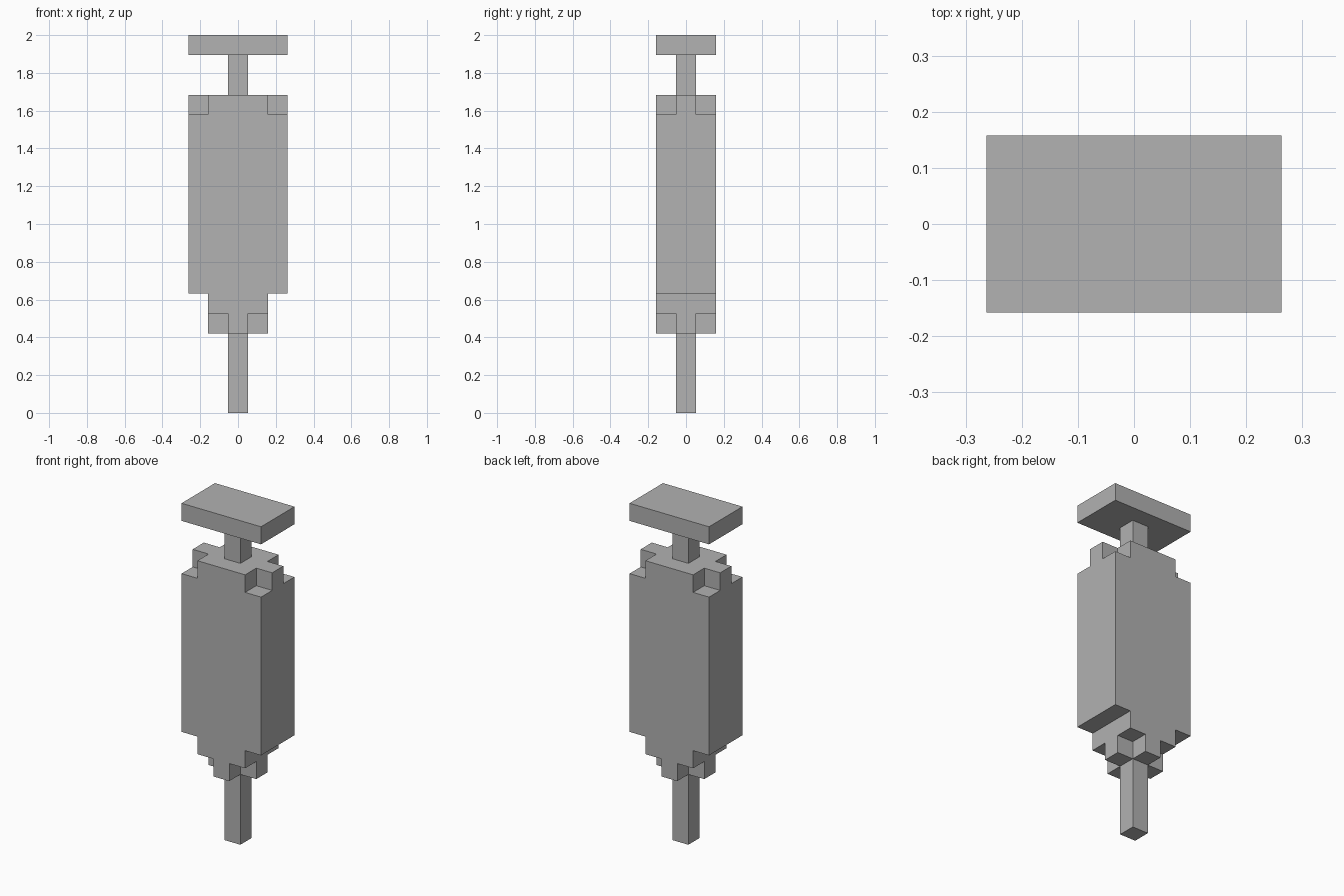
import bpy
import bmesh
from mathutils import Matrix, Vector

if "Cube" in bpy.data.objects:
    bpy.data.objects.remove(bpy.data.objects["Cube"])

U = 2 / 19  # one block; the model is 19 blocks tall

grey = bpy.data.materials.new("plain grey")
grey.use_nodes = True
colour = (0.445, 0.445, 0.445, 1)
grey.diffuse_color = colour
grey.node_tree.nodes["Principled BSDF"].inputs["Base Color"].default_value = colour


def blocks(name, boxes):
    """One object made of boxes, each given as (centre, size) in blocks."""
    bm = bmesh.new()
    for centre, size in boxes:
        matrix = Matrix.Translation(Vector(centre) * U) @ Matrix.Diagonal((*(s * U for s in size), 1))
        bmesh.ops.create_cube(bm, size=1, matrix=matrix)
    mesh = bpy.data.meshes.new(name)
    bm.to_mesh(mesh)
    bm.free()
    mesh.materials.append(grey)
    obj = bpy.data.objects.new(name, mesh)
    bpy.context.collection.objects.link(obj)
    return obj


def part(name, width, depth, bottom, top):
    return blocks(name, [((0, 0, (bottom + top) / 2), (width, depth, top - bottom))])


def notch_corners(obj, width, depth, z):
    """Cut a one-block notch from the four upright corners, centred on height z."""
    # Each cutter is two blocks wide, so it reaches past the outside faces
    cutter = blocks(obj.name + "_cutter", [
        ((sx * width / 2, sy * depth / 2, z), (2, 2, 2))
        for sx in (-1, 1) for sy in (-1, 1)])
    cutter.hide_render = True
    mod = obj.modifiers.new("corner notches", "BOOLEAN")
    mod.operation = "DIFFERENCE"
    mod.solver = "EXACT"
    mod.object = cutter
    bpy.context.view_layer.objects.active = obj
    bpy.ops.object.modifier_apply(modifier=mod.name)
    bpy.data.objects.remove(cutter)


# Needle and stepped nozzle
part("needle", 1, 1, 0, 4)
nozzle = part("nozzle", 3, 3, 4, 6)
notch_corners(nozzle, 3, 3, 4)

# Barrel with notched top corners
barrel = part("barrel", 5, 3, 6, 16)
notch_corners(barrel, 5, 3, 16)

# Plunger
part("plunger_rod", 1, 1, 16, 18)
part("plunger_plate", 5, 3, 18, 19)
